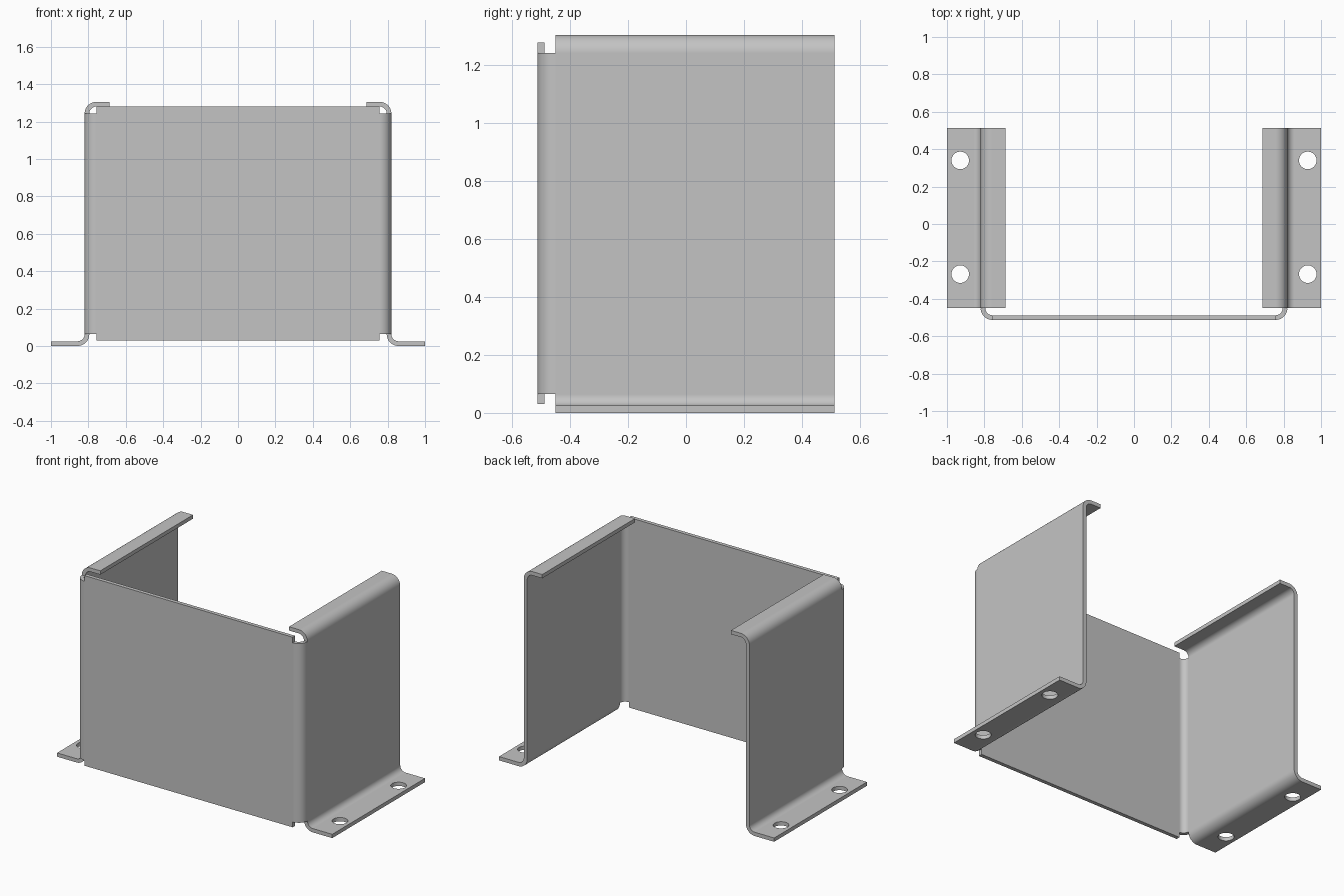
import bpy, bmesh
from math import cos, sin, radians
from mathutils import Vector

cube = bpy.data.objects.get("Cube")
if cube:
    bpy.data.objects.remove(cube)

T = 0.025            # sheet thickness
R = 0.0505           # bend radius at mid sheet
WALL = 0.8075        # mid plane of the side walls
BEND = WALL - R      # where the inward bends begin
HEIGHT = 1.305
FRONT, BACK = -0.45, 0.513

steel = bpy.data.materials.new("grey_steel")
steel.use_nodes = True
colour = (0.55, 0.55, 0.55, 1)
steel.diffuse_color = colour
steel.node_tree.nodes["Principled BSDF"].inputs["Base Color"].default_value = colour


def arc(cx, cy, start, end, steps=14):
    angles = [radians(start + (end - start) * i / steps) for i in range(steps + 1)]
    return [(cx + R * cos(a), cy + R * sin(a)) for a in angles]


def outline(path):
    """Thicken a centre line into a closed sheet outline."""
    pts = [Vector(p) for p in path]
    left, right = [], []
    for i, p in enumerate(pts):
        before = (p - pts[i - 1]).normalized() if i else None
        after = (pts[i + 1] - p).normalized() if i + 1 < len(pts) else None
        d = ((before or after) + (after or before)).normalized()
        n = Vector((-d.y, d.x)) * T / 2
        left.append(p + n)
        right.append(p - n)
    return left + right[::-1]


def sheet(name, path, place, low, high):
    """Extrude a sheet outline; place maps (u, v, depth) to xyz."""
    bm = bmesh.new()
    pts = outline(path)
    ends = [[bm.verts.new(place(p.x, p.y, d)) for p in pts] for d in (low, high)]
    for ring in ends:
        bm.faces.new(ring)
    for i in range(len(pts)):
        j = (i + 1) % len(pts)
        bm.faces.new((ends[0][i], ends[0][j], ends[1][j], ends[1][i]))
    bmesh.ops.recalc_face_normals(bm, faces=bm.faces)
    mesh = bpy.data.meshes.new(name)
    bm.to_mesh(mesh)
    bm.free()
    obj = bpy.data.objects.new(name, mesh)
    bpy.context.collection.objects.link(obj)
    mesh.materials.append(steel)
    return obj


def combine(target, other, operation):
    mod = target.modifiers.new("combine", "BOOLEAN")
    mod.operation = operation
    mod.solver = "EXACT"
    mod.object = other
    bpy.context.view_layer.objects.active = target
    bpy.ops.object.modifier_apply(modifier=mod.name)
    bpy.data.objects.remove(other)


# Front panel with its two vertical corner bends
right_bend = arc(-BEND, FRONT, 180, 270)
left_bend = arc(BEND, FRONT, 270, 360)
bracket = sheet("folded_bracket", right_bend + left_bend,
                lambda u, v, d: (u, v, d), 0.03, 1.279)

# Corner relief notches
for side in (-1, 1):
    for z in (-0.035, 1.342):
        bpy.ops.mesh.primitive_cube_add(size=0.2, location=(side * (BEND + 0.1), -0.5, z))
        combine(bracket, bpy.context.object, "DIFFERENCE")

# Side walls with outward feet and inward top lips
side_path = ([(1.0, T / 2)] + arc(WALL + R, T / 2 + R, 270, 180)
             + arc(BEND, HEIGHT - T / 2 - R, 0, 90) + [(0.686, HEIGHT - T / 2)])
for side in (-1, 1):
    wall = sheet("side_wall", side_path,
                 lambda u, v, d: (side * u, d, v), FRONT, BACK)
    combine(bracket, wall, "UNION")

# Mounting holes in the feet
for side in (-1, 1):
    for y in (-0.268, 0.34):
        bpy.ops.mesh.primitive_cylinder_add(vertices=40, radius=0.047, depth=0.1,
                                            location=(side * 0.929, y, 0))
        combine(bracket, bpy.context.object, "DIFFERENCE")

# Clean single material and smooth bends
bracket.data.materials.clear()
bracket.data.materials.append(steel)
for face in bracket.data.polygons:
    face.material_index = 0
bpy.ops.object.select_all(action="DESELECT")
bracket.select_set(True)
bpy.context.view_layer.objects.active = bracket
bpy.ops.object.shade_smooth_by_angle(angle=radians(30))
weighted = bracket.modifiers.new("flat_panels", "WEIGHTED_NORMAL")
weighted.keep_sharp = True
